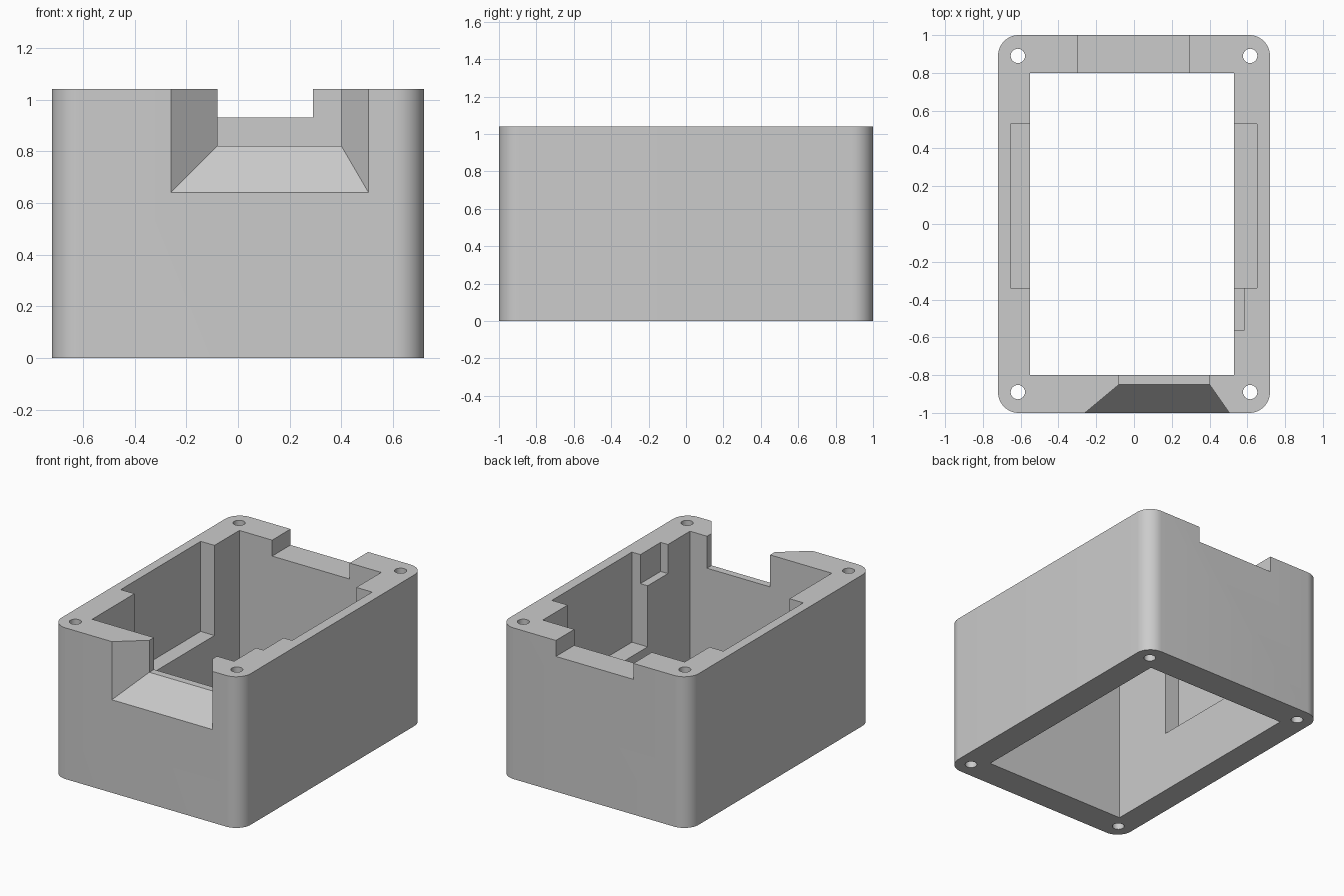
import bpy, bmesh, math

default = bpy.data.objects.get("Cube")
if default:
    bpy.data.objects.remove(default, do_unlink=True)

HEIGHT, OVER = 1.04, 1.3

grey = bpy.data.materials.new("light grey plastic")
grey.use_nodes = True
grey.diffuse_color = (0.6, 0.6, 0.6, 1)
grey.node_tree.nodes["Principled BSDF"].inputs["Base Color"].default_value = (0.6, 0.6, 0.6, 1)


def loft(name, lower, upper):
    """Solid between two matching loops of 3D points."""
    bm = bmesh.new()
    a = [bm.verts.new(p) for p in lower]
    b = [bm.verts.new(p) for p in upper]
    bm.faces.new(a[::-1])
    bm.faces.new(b)
    for i in range(len(a)):
        j = (i + 1) % len(a)
        bm.faces.new((a[i], a[j], b[j], b[i]))
    bmesh.ops.recalc_face_normals(bm, faces=bm.faces)
    mesh = bpy.data.meshes.new(name)
    bm.to_mesh(mesh)
    bm.free()
    mesh.materials.append(grey)
    obj = bpy.data.objects.new(name, mesh)
    bpy.context.collection.objects.link(obj)
    return obj


def prism(name, outline, z0, z1):
    return loft(name, [(x, y, z0) for x, y in outline], [(x, y, z1) for x, y in outline])


def block(name, x0, x1, y0, y1, z0, z1=OVER):
    return prism(name, [(x0, y0), (x1, y0), (x1, y1), (x0, y1)], z0, z1)


def arc(cx, cy, r, start, sweep, steps):
    angles = [math.radians(start + sweep * i / steps) for i in range(steps + 1)]
    return [(cx + r * math.cos(a), cy + r * math.sin(a)) for a in angles]


# Outer body with rounded upright corners
R, HX, HY = 0.11, 0.72, 1.0
outline = []
for sx, sy, start in ((1, 1, 0), (-1, 1, 90), (-1, -1, 180), (1, -1, 270)):
    outline += arc(sx * (HX - R), sy * (HY - R), R, start, 90, 12)
body = prism("enclosure_body", outline, 0, HEIGHT)

# Open cavity, back notch and side pockets
cutters = [
    block("cavity_cutter", -0.55, 0.53, -0.8, 0.8, -0.3),
    block("back_notch_cutter", -0.3, 0.29, 0.7, 1.2, 0.93),
    block("right_pocket_cutter", -0.655, -0.4, -0.34, 0.53, 0.42),
    block("left_pocket_cutter", 0.4, 0.65, -0.34, 0.53, 0.42),
    block("small_pocket_cutter", 0.4, 0.585, -0.56, -0.3, 0.84),
    block("front_opening_cutter", -0.08, 0.4, -0.9, -0.7, 0.82),
]

# Flared recess in front of the opening, extended past the wall
near = [(-0.44, -1.15, 0.46), (0.61, -1.15, 0.46), (0.61, -1.15, OVER), (-0.44, -1.15, OVER)]
far = [(-0.08, -0.85, 0.82), (0.4, -0.85, 0.82), (0.4, -0.85, OVER), (-0.08, -0.85, OVER)]
cutters.append(loft("front_flare_cutter", near, far))

# Screw holes through the four corners
for sx in (-1, 1):
    for sy in (-1, 1):
        ring = arc(sx * 0.615, sy * 0.89, 0.038, 0, 360, 24)[:-1]
        cutters.append(prism("screw_hole_cutter", ring, -0.3, OVER))

# Cut the body and drop the cutters
for cutter in cutters:
    mod = body.modifiers.new(cutter.name, "BOOLEAN")
    mod.operation, mod.solver, mod.object = "DIFFERENCE", "EXACT", cutter
    cutter.hide_render = True

bpy.ops.object.select_all(action="DESELECT")
body.select_set(True)
bpy.context.view_layer.objects.active = body
for mod in list(body.modifiers):
    bpy.ops.object.modifier_apply(modifier=mod.name)
for cutter in cutters:
    bpy.data.objects.remove(cutter, do_unlink=True)
bpy.ops.object.shade_smooth_by_angle(angle=math.radians(25))
